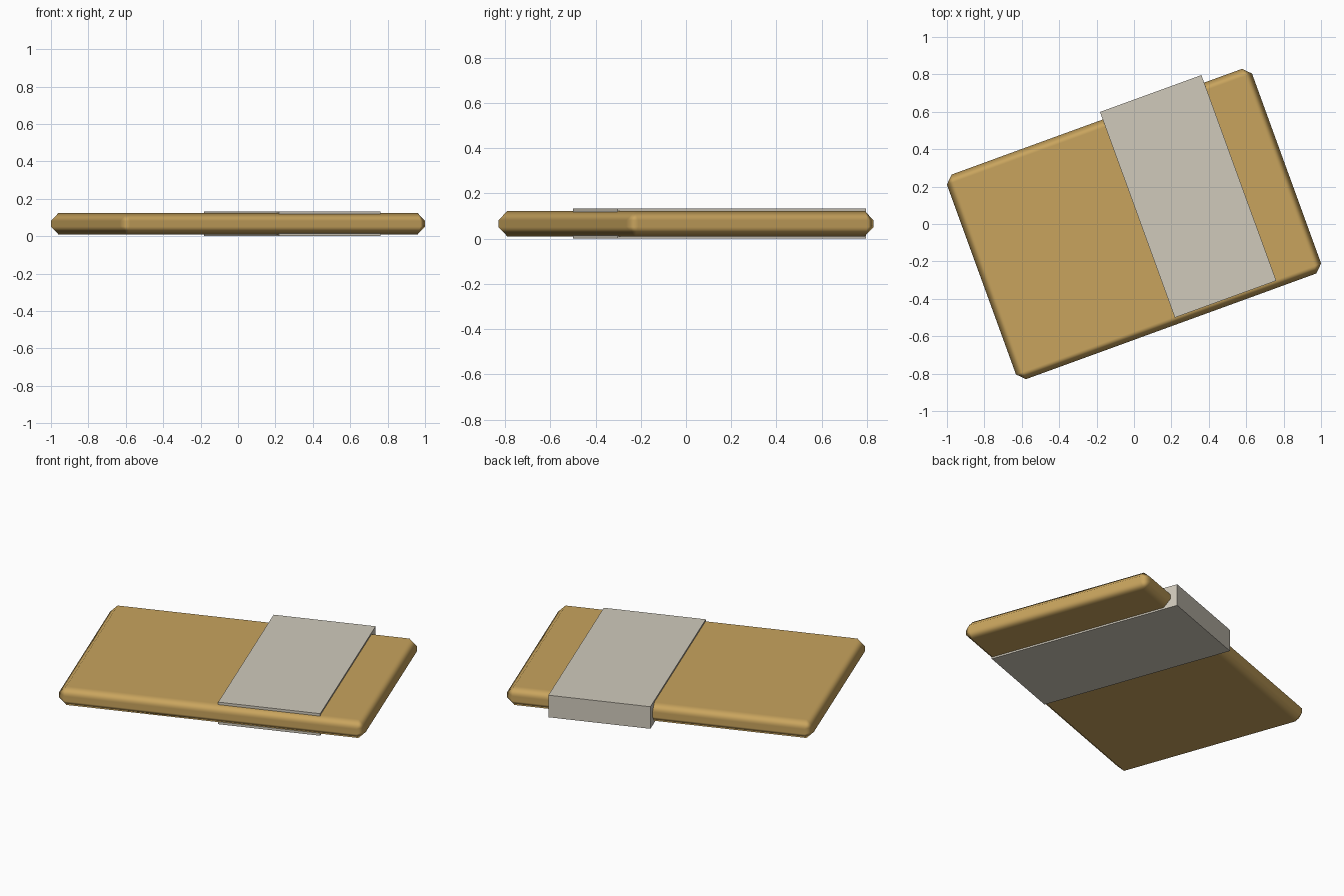
import bpy
from math import radians, cos, sin

if "Cube" in bpy.data.objects:
    bpy.data.objects.remove(bpy.data.objects["Cube"])

TILT = radians(20)


def material(name, color):
    m = bpy.data.materials.new(name)
    m.diffuse_color = (*color, 1)
    m.use_nodes = True
    m.node_tree.nodes["Principled BSDF"].inputs["Base Color"].default_value = m.diffuse_color
    return m


def block(name, u, v, z, mat):
    """Box given by its ranges along its own axes, turned by TILT about z."""
    cu, cv = sum(u) / 2, sum(v) / 2
    x = cu * cos(TILT) - cv * sin(TILT)
    y = cu * sin(TILT) + cv * cos(TILT)
    bpy.ops.mesh.primitive_cube_add(size=1, location=(x, y, sum(z) / 2), rotation=(0, 0, TILT))
    ob = bpy.context.object
    ob.name = name
    ob.scale = (u[1] - u[0], v[1] - v[0], z[1] - z[0])
    bpy.ops.object.transform_apply(location=False, rotation=False, scale=True)
    ob.data.materials.append(mat)
    return ob


gold = material("gold", (0.58, 0.37, 0.11))
cream = material("cream", (0.63, 0.59, 0.50))

# Flat slab with a single chamfer on every edge, softly shaded
slab = block("slab", (-0.868, 0.868), (-0.582, 0.582), (0.01, 0.123), gold)
bpy.ops.object.shade_smooth()
bevel = slab.modifiers.new("edge_chamfer", 'BEVEL')
bevel.width = 0.042
bevel.segments = 1
bevel.harden_normals = True

# Band laid across the slab, standing proud at the back
block("band", (0.034, 0.611), (-0.545, 0.625), (0.0, 0.133), cream)
